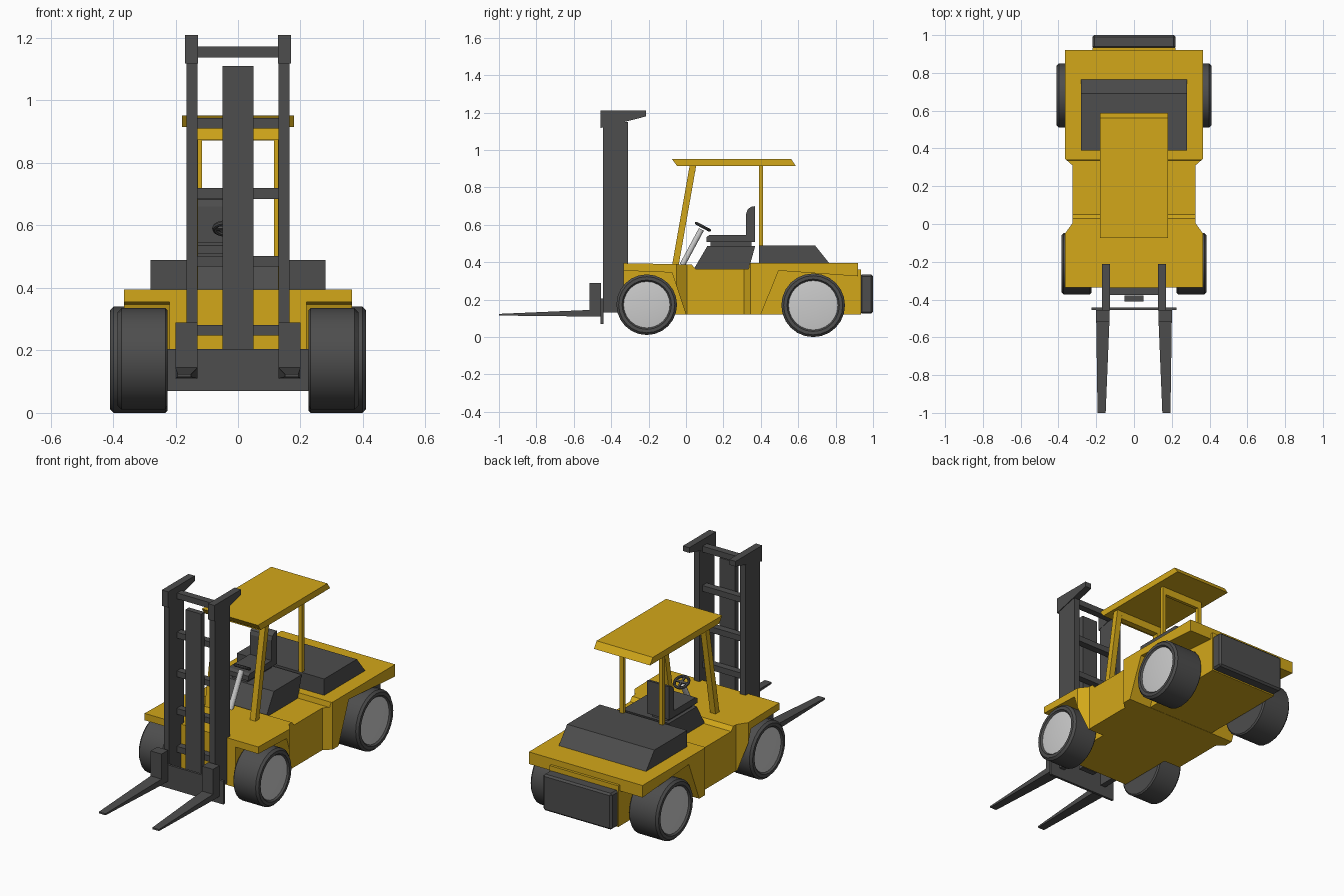
import bpy, bmesh, math
from mathutils import Vector

if "Cube" in bpy.data.objects:
    bpy.data.objects.remove(bpy.data.objects["Cube"])


def material(name, rgb):
    m = bpy.data.materials.new(name)
    m.diffuse_color = (*rgb, 1)
    m.use_nodes = True
    m.node_tree.nodes["Principled BSDF"].inputs["Base Color"].default_value = m.diffuse_color
    return m


YELLOW = material("yellow_paint", (0.65, 0.39, 0.01))
DARK = material("dark_grey", (0.075, 0.075, 0.075))


def finish(name, bm, mat=None):
    bmesh.ops.recalc_face_normals(bm, faces=bm.faces)
    me = bpy.data.meshes.new(name)
    bm.to_mesh(me)
    bm.free()
    ob = bpy.data.objects.new(name, me)
    bpy.context.collection.objects.link(ob)
    if mat:
        me.materials.append(mat)
    return ob


def extrude(name, pts, offset, mat):
    bm = bmesh.new()
    f = bm.faces.new([bm.verts.new(p) for p in pts])
    r = bmesh.ops.extrude_face_region(bm, geom=[f])
    moved = [v for v in r["geom"] if isinstance(v, bmesh.types.BMVert)]
    bmesh.ops.translate(bm, vec=offset, verts=moved)
    return finish(name, bm, mat)


def side_prism(name, profile, x0, x1, mat=DARK):
    """Side-view (y, z) outline extruded from x0 to x1."""
    return extrude(name, [(x0, y, z) for y, z in profile], (x1 - x0, 0, 0), mat)


def box(name, x0, x1, y0, y1, z0, z1, mat=DARK):
    return side_prism(name, [(y0, z0), (y1, z0), (y1, z1), (y0, z1)], x0, x1, mat)


def lathe(name, profile, y, z, mat, n=24):
    """(x, radius) outline turned about an axle at (y, z)."""
    bm = bmesh.new()
    rings = [[bm.verts.new((x, y + r * math.cos(2 * math.pi * i / n),
                            z + r * math.sin(2 * math.pi * i / n))) for i in range(n)]
             for x, r in profile]
    for a, b in zip(rings, rings[1:]):
        for i in range(n):
            j = (i + 1) % n
            bm.faces.new((a[i], a[j], b[j], b[i]))
    bm.faces.new(rings[0])
    bm.faces.new(rings[-1])
    return smooth(finish(name, bm, mat))


def smooth(ob):
    bpy.ops.object.select_all(action='DESELECT')
    ob.select_set(True)
    bpy.context.view_layer.objects.active = ob
    bpy.ops.object.shade_smooth_by_angle(angle=math.radians(30))
    return ob


def boolean(ob, other, op):
    m = ob.modifiers.new(op.lower(), 'BOOLEAN')
    m.object, m.operation, m.solver = other, op, 'EXACT'
    other.hide_render = True
    other.hide_set(True)


# Body: side outline with wheel arches, trimmed by the waisted plan outline
body = side_prism("body", [(-0.335, 0.355), (-0.075, 0.345), (0.0, 0.12), (0.40, 0.12),
                           (0.495, 0.355), (0.92, 0.325), (0.92, 0.395), (0.34, 0.395),
                           (0.335, 0.365), (0.05, 0.365), (0.03, 0.388), (-0.335, 0.395)],
                  -0.4, 0.4, YELLOW)
half = [(0.365, -0.34), (0.365, -0.05), (0.325, 0.005), (0.325, 0.31), (0.365, 0.345), (0.365, 0.93)]
plan = half + [(-x, y) for x, y in reversed(half)]
cutter = extrude("plan_cutter", [(x, y, 0) for x, y in plan], (0, 0, 0.6), YELLOW)
boolean(body, cutter, 'INTERSECT')
core = box("chassis_core", -0.22, 0.22, -0.335, 0.935, 0.121, 0.36, YELLOW)

# Engine hood and rear counterweight
side_prism("engine_hood", [(0.39, 0.38), (0.39, 0.49), (0.69, 0.49), (0.77, 0.39), (0.77, 0.38)],
           -0.28, 0.28)
weight = box("counterweight", -0.22, 0.22, 0.93, 1.0, 0.125, 0.335)
bev = weight.modifiers.new("bevel", 'BEVEL')
bev.width, bev.segments = 0.01, 1

# Wheels
for s, side in ((-1, "left"), (1, "right")):
    for end, y, z, r, xo in (("front", -0.21, 0.173, 0.162, 0.385), ("rear", 0.68, 0.17, 0.17, 0.41)):
        tyre = [(0.225, r - 0.03), (0.225, r - 0.008), (0.232, r), (xo - 0.012, r), (xo, r - 0.012),
                (xo, r - 0.03), (xo - 0.012, r - 0.04)]
        lathe(f"{end}_{side}_tyre", [(s * x, q) for x, q in tyre], y, z, DARK)
        hub = [(xo - 0.03, r - 0.038), (xo - 0.009, r - 0.038), (xo - 0.004, (r - 0.038) * 0.7),
               (xo - 0.002, 0.02)]
        lathe(f"{end}_{side}_hub", [(s * x, q) for x, q in hub], y, z, None)

# Canopy with slanted front and rear edges
side_prism("canopy", [(-0.075, 0.952), (-0.048, 0.915), (0.587, 0.915), (0.562, 0.952)][::1],
           -0.18, 0.18, YELLOW)
for s, side in ((-1, "left"), (1, "right")):
    side_prism(f"front_{side}_post", [(-0.075, 0.38), (-0.04, 0.38), (0.055, 0.92), (0.02, 0.92)],
               s * 0.128, s * 0.163, YELLOW)
    box(f"rear_{side}_post", s * 0.115, s * 0.138, 0.39, 0.411, 0.38, 0.92, YELLOW)
side_prism("front_post_bar", [(0.013, 0.875), (0.048, 0.875), (0.054, 0.916), (0.02, 0.916)],
           -0.13, 0.13, YELLOW)
box("rear_post_bar", -0.12, 0.12, 0.391, 0.41, 0.872, 0.916, YELLOW)

# Seat
side_prism("seat_base", [(0.04, 0.36), (0.115, 0.488), (0.37, 0.488), (0.335, 0.36)], -0.15, 0.15)
box("seat_riser", -0.13, -0.03, 0.13, 0.35, 0.485, 0.508)
side_prism("seat_cushion", [(0.11, 0.508), (0.37, 0.508), (0.37, 0.545), (0.125, 0.545), (0.11, 0.535)],
           -0.15, -0.01)
side_prism("seat_back", [(0.322, 0.54), (0.37, 0.54), (0.37, 0.7), (0.35, 0.697), (0.33, 0.683),
                         (0.322, 0.66)], -0.15, -0.01)

# Steering column and wheel
bottom, top = Vector((-0.035, -0.02, 0.385)), Vector((-0.035, 0.09, 0.59))
axis = top - bottom
tilt = axis.to_track_quat('Z', 'Y').to_euler()
bpy.ops.mesh.primitive_cylinder_add(vertices=12, radius=0.015, depth=axis.length * 0.93,
                                    location=bottom + axis * 0.465, rotation=tilt)
column = bpy.context.object
column.name = "steering_column"
smooth(column)
bpy.ops.mesh.primitive_torus_add(major_segments=20, minor_segments=8, major_radius=0.04,
                                 minor_radius=0.008, location=top, rotation=tilt)
wheel = bpy.context.object
wheel.name = "steering_wheel"
wheel.data.materials.append(DARK)
smooth(wheel)
for i, size in enumerate(((0.08, 0.012, 0.008), (0.012, 0.08, 0.008))):
    bpy.ops.mesh.primitive_cube_add(size=1, location=top, rotation=tilt)
    spoke = bpy.context.object
    spoke.name = f"steering_spoke_{i + 1}"
    spoke.scale = size
    spoke.data.materials.append(DARK)

# Mast rails, head caps and forks
for s, side in ((-1, "left"), (1, "right")):
    box(f"mast_{side}_rail", s * 0.13, s * 0.165, -0.445, -0.31, 0.13, 1.15)
    side_prism(f"mast_{side}_cap", [(-0.457, 1.21), (-0.213, 1.21), (-0.213, 1.18), (-0.31, 1.155),
                                    (-0.457, 1.118)], s * 0.128, s * 0.169)
    fork = side_prism(f"{side}_fork", [(-1.0, 0.115), (-1.0, 0.124), (-0.515, 0.145), (-0.515, 0.29),
                                       (-0.455, 0.29), (-0.455, 0.11), (-0.515, 0.11)],
                      s * 0.13, s * 0.2)
    for v in fork.data.vertices:  # narrow the tip
        if v.co.y < -0.9:
            v.co.x = s * (0.15 if abs(v.co.x) < 0.16 else 0.193)

# Mast crossbars, lift cylinder and fork carriage
for i, z in enumerate((0.265, 0.485, 0.702, 0.927, 1.155)):
    box(f"mast_crossbar_{i + 1}", -0.135, 0.135, -0.375, -0.335, z - 0.017, z + 0.017)
box("lift_cylinder", -0.05, 0.05, -0.41, -0.378, 0.15, 1.11)
box("fork_carriage", -0.225, 0.225, -0.456, -0.442, 0.07, 0.205)
# Axle beams
for end, y, z in (("front", -0.21, 0.173), ("rear", 0.68, 0.17)):
    box(f"{end}_axle", -0.24, 0.24, y - 0.03, y + 0.03, z - 0.03, z + 0.03)
